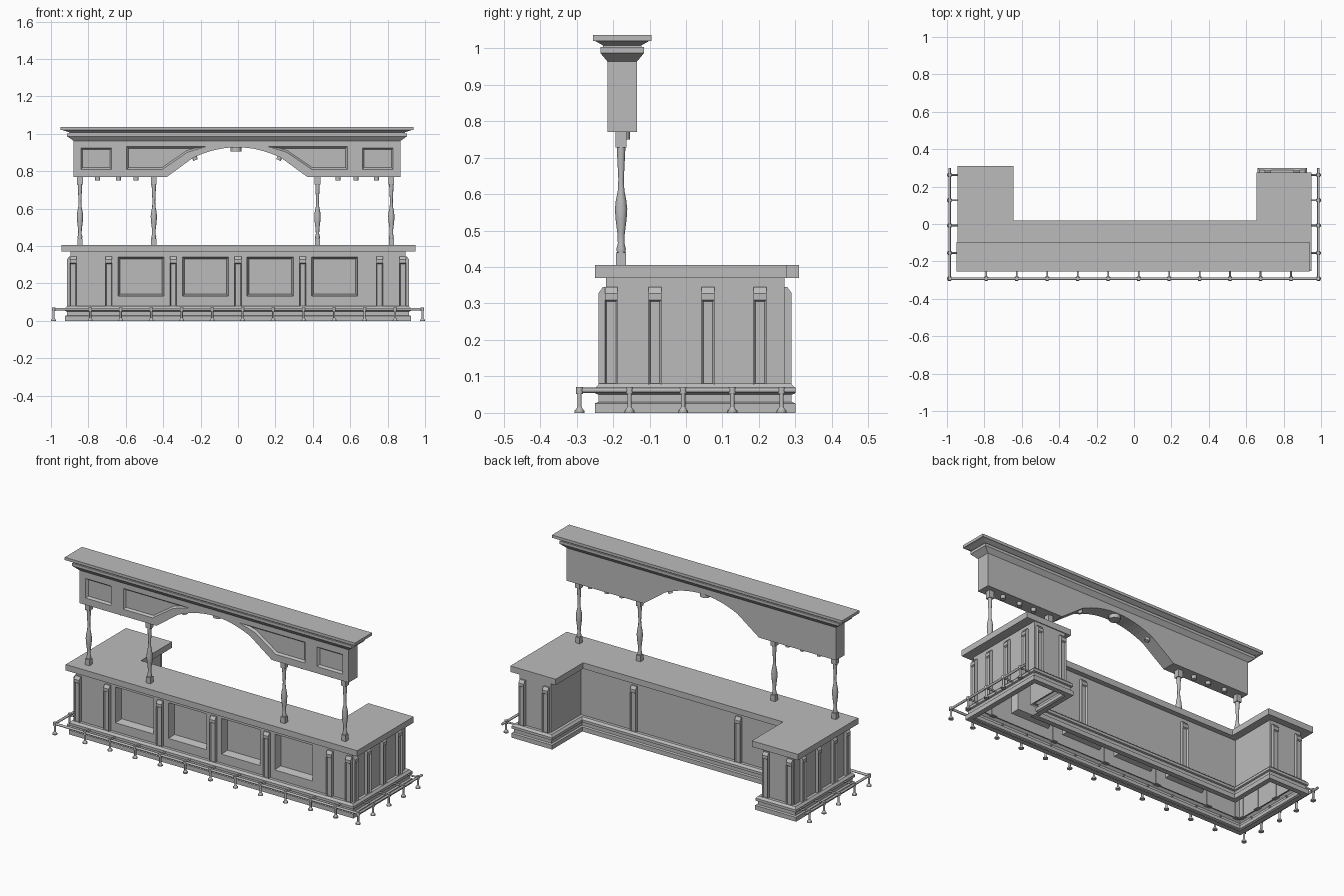
import bpy, bmesh, math
from mathutils import Vector, Matrix

if "Cube" in bpy.data.objects:
    bpy.data.objects.remove(bpy.data.objects["Cube"])

grey = bpy.data.materials.new("plain_grey")
grey.use_nodes = True
COLOR = (0.5, 0.5, 0.5, 1)
grey.diffuse_color = COLOR
grey.node_tree.nodes["Principled BSDF"].inputs["Base Color"].default_value = COLOR


def finish(bm, name, smooth=False):
    bmesh.ops.recalc_face_normals(bm, faces=bm.faces)
    mesh = bpy.data.meshes.new(name)
    bm.to_mesh(mesh)
    bm.free()
    mesh.materials.append(grey)
    obj = bpy.data.objects.new(name, mesh)
    bpy.context.collection.objects.link(obj)
    if smooth:
        bpy.ops.object.select_all(action='DESELECT')
        bpy.context.view_layer.objects.active = obj
        obj.select_set(True)
        bpy.ops.object.shade_smooth_by_angle(angle=math.radians(40))
    return obj


def offset(poly, d):
    """Grow a counter-clockwise outline by d with mitred corners."""
    out = []
    for i, p in enumerate(poly):
        a, p, b = Vector(poly[i - 1]), Vector(p), Vector(poly[(i + 1) % len(poly)])
        e1, e2 = (p - a).normalized(), (b - p).normalized()
        n1, n2 = Vector((e1.y, -e1.x)), Vector((e2.y, -e2.x))
        out.append(p + (n1 + n2) * d / (1 + n1.dot(n2)))
    return out


def rect(x0, x1, y0, y1):
    return [(x0, y0), (x1, y0), (x1, y1), (x0, y1)]


def loft(bm, rows, caps=True, upright=False):
    """Join stacked outlines; upright outlines lie in x-z and stack along y."""
    rings = []
    for loop, h in rows:
        rings.append([bm.verts.new((u, h, v) if upright else (u, v, h)) for u, v in loop])
    n = len(rings[0])
    for lo, hi in zip(rings, rings[1:]):
        for i in range(n):
            j = (i + 1) % n
            bm.faces.new((lo[i], lo[j], hi[j], hi[i]))
    if caps:
        bm.faces.new(rings[0])
        bm.faces.new(rings[-1])


def loft_object(name, rows, **kw):
    bm = bmesh.new()
    loft(bm, rows, **kw)
    return finish(bm, name)


def rod(bm, a, b, r1, r2=None, sides=10):
    a, b = Vector(a), Vector(b)
    rot = (b - a).to_track_quat('Z', 'Y').to_matrix().to_4x4()
    bmesh.ops.create_cone(bm, cap_ends=True, segments=sides, radius1=r1,
                          radius2=r1 if r2 is None else r2, depth=(b - a).length,
                          matrix=Matrix.Translation((a + b) / 2) @ rot)


# Counter top: a U with two unequal wings
top = [(-.945, -.25), (.95, -.25), (.95, .275), (.655, .275),
       (.655, .02), (-.645, .02), (-.645, .31), (-.945, .31)]
loft_object("counter_top", [(top, .37), (top, .405)])

# Counter body: open shell, front wall with sunken panels
W, FRONT, BACK, INNER = .895, -.22, .27, .69
body = [(W, FRONT), (W, BACK), (INNER, BACK), (INNER, -.01),
        (-INNER, -.01), (-INNER, BACK), (-W, BACK), (-W, FRONT)]
bm = bmesh.new()
for (xa, ya), (xb, yb) in zip(body, body[1:]):
    bm.faces.new([bm.verts.new(p) for p in
                  ((xa, ya, .07), (xb, yb, .07), (xb, yb, .37), (xa, ya, .37))])
xs = [-W, -.642, -.395, -.297, -.05, .047, .297, .393, .64, W]
zs = [.07, .132, .342, .37]
grid = [[bm.verts.new((x, FRONT, z)) for z in zs] for x in xs]
panels = []
for i in range(len(xs) - 1):
    for k in range(3):
        f = bm.faces.new((grid[i][k], grid[i + 1][k], grid[i + 1][k + 1], grid[i][k + 1]))
        if k == 1 and i % 2:
            panels.append(f)
bmesh.ops.inset_individual(bm, faces=panels, thickness=.008, depth=.008)
bmesh.ops.inset_individual(bm, faces=panels, thickness=.016, depth=-.04)
bmesh.ops.remove_doubles(bm, verts=bm.verts, dist=.0001)
finish(bm, "counter_body")

# Stepped skirting around the body
outline = [body[-1]] + body[:-1]
steps = [(0, 0), (.03, 0), (.03, .026), (.02, .03), (.02, .05),
         (.029, .053), (.029, .068), (.018, .08), (0, .08)]
loft_object("skirting", [(offset(outline, d), z) for d, z in steps], caps=False)


# Pilasters with a sunken channel and a chamfered head
def pilaster(bm, x, y, angle):
    part = bmesh.new()
    side = [(.004, .075), (-.02, .075), (-.02, .31), (-.02, .328), (-.008, .345), (.004, .345)]
    w = .0175
    ends = [[part.verts.new((s * w, v, z)) for v, z in side] for s in (-1, 1)]
    for e in ends:
        part.faces.new(e)
    for i in range(len(side)):
        j = (i + 1) % len(side)
        f = part.faces.new((ends[0][i], ends[0][j], ends[1][j], ends[1][i]))
        if i == 1:
            channel = f
    bmesh.ops.recalc_face_normals(part, faces=part.faces)
    bmesh.ops.inset_individual(part, faces=[channel], thickness=.007, depth=-.008)
    part.transform(Matrix.Translation((x, y, 0)) @ Matrix.Rotation(angle, 4, 'Z'))
    tmp = bpy.data.meshes.new("tmp")
    part.to_mesh(tmp)
    part.free()
    bm.from_mesh(tmp)
    bpy.data.meshes.remove(tmp)


bm = bmesh.new()
for x in (-.882, -.69, -.347, 0, .347, .757, .882):
    pilaster(bm, x, FRONT, 0)
for s in (-1, 1):
    for y in (-.205, -.085, .06, .203):
        pilaster(bm, s * W, y, s * math.pi / 2)
    for x in (.715, .87):
        pilaster(bm, s * x, BACK, math.pi)
    pilaster(bm, s * .34, -.01, math.pi)
finish(bm, "pilasters")

# Turned canopy posts with square ends
POST_Y = -.178
turning = [(.011, .438), (.013, .45), (.009, .465), (.010, .49), (.015, .53), (.017, .56),
           (.015, .575), (.015, .58), (.009, .61), (.0075, .64), (.010, .69), (.012, .73)]
for n, x in enumerate((-.845, -.45, .425, .82)):
    bm = bmesh.new()
    ring = [(math.cos(a * math.pi / 6), math.sin(a * math.pi / 6)) for a in range(12)]
    loft(bm, [([(x + r * c, POST_Y + r * s) for c, s in ring], z) for r, z in turning])
    for h, z0, z1 in ((.014, .404, .44), (.015, .728, .775)):
        sq = rect(x - h, x + h, POST_Y - h, POST_Y + h)
        loft(bm, [(sq, z0), (sq, z1)])
    finish(bm, "canopy_post_%d" % (n + 1), smooth=True)

# Canopy board with an arched underside and sunken panels
CX, Y0, Y1 = -.005, -.215, -.135
arch = [(CX + .235 * t / 8, .928 - .056 * (t / 8) ** 2) for t in range(-8, 9)]
board = ([(-.88, .77), (CX - .375, .77)] + arch +
         [(CX + .375, .77), (.87, .77), (.87, .967), (-.88, .967)])
canopy = loft_object("canopy_board", [(board, Y0), (board, Y1)], upright=True)
small = rect(-.84, -.675, .81, .925)
large = [(-.595, .81), (-.405, .81), (-.27, .902), (-.17, .932), (-.595, .932)]
bm = bmesh.new()
for p in (small, large):
    mirrored = [(2 * CX - u, v) for u, v in reversed(p)]
    for q in (p, mirrored):
        loft(bm, [(offset(q, .004), Y0 - .005), (q, Y0), (offset(q, -.009), Y0 + .012)],
             upright=True)
cutter = finish(bm, "panel_cutter")
cutter.hide_render = True
cutter.hide_viewport = True
cut = canopy.modifiers.new("panels", 'BOOLEAN')
cut.object, cut.operation, cut.solver = cutter, 'DIFFERENCE', 'EXACT'

# Crown moulding
crown = [(0, .963), (.02, .987), (.02, 1.003), (.013, 1.003),
         (.013, 1.008), (.034, 1.02), (.04, 1.02), (.04, 1.036)]
loft_object("crown_moulding", [(rect(-.88 - 1.7 * d, .87 + 1.7 * d, Y0 - d, Y1 + d), z)
                               for d, z in crown])

# Small lamps below the canopy
bm = bmesh.new()
LY = -.168
for s in (-1, 1):
    for x in (.745, .635, .54):
        rod(bm, (CX + s * x, LY, .75), (CX + s * x, LY, .775), .014)
    rod(bm, (CX + s * .222, LY, .86), (CX + s * .232, LY, .888), .013)
rod(bm, (CX - .005, LY, .905), (CX - .005, LY, .93), .03, sides=16)
finish(bm, "lamps", smooth=True)

# Foot rail with feet and wall brackets
RX, RY, RZ = .986, -.292, .062
bm = bmesh.new()
rod(bm, (-RX, RY, RZ), (RX, RY, RZ), .007)
spots = [(-.79 + .163 * i, RY, 0, 1) for i in range(11)]
for s in (-1, 1):
    rod(bm, (s * RX, RY - .005, RZ), (s * RX, .3, RZ), .007)
    spots += [(s * RX, y, -s, 0) for y in (-.155, -.008, .127, .262)]
    spots.append((s * RX, RY, 0, 0))
for x, y, dx, dy in spots:
    rod(bm, (x, y, 0), (x, y, .006), .014)
    rod(bm, (x, y, .006), (x, y, .016), .012, .006)
    rod(bm, (x, y, .01), (x, y, RZ), .006)
    rod(bm, (x, y, RZ - .01), (x, y, RZ + .009), .01)
    if dx or dy:
        rod(bm, (x, y, RZ), (x + dx * .07, y + dy * .05, RZ), .005)
finish(bm, "foot_rail", smooth=True)
